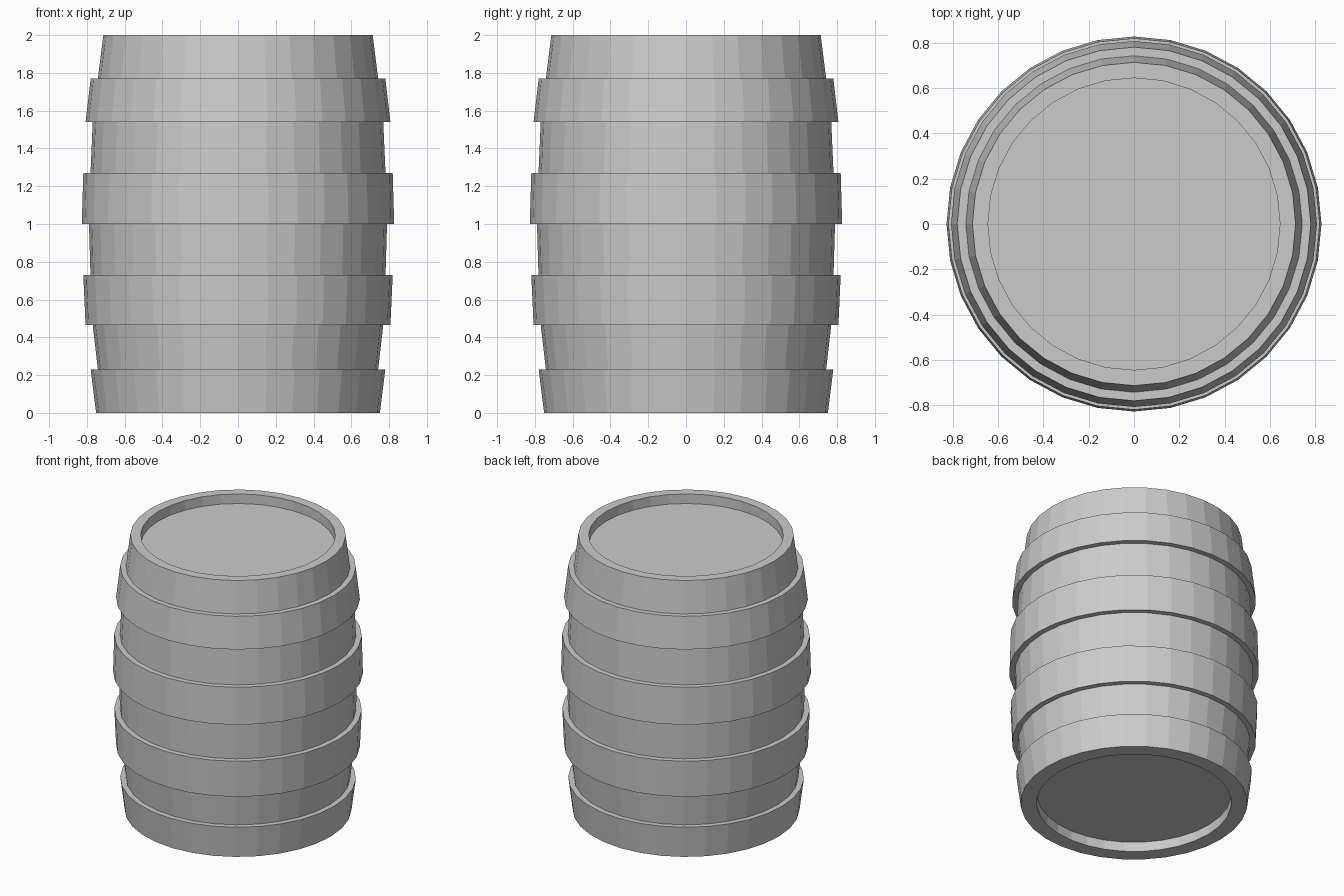
import bpy, bmesh
from math import sin, cos, pi

if "Cube" in bpy.data.objects:
    bpy.data.objects.remove(bpy.data.objects["Cube"])

SIDES = 32
HOOP = 0.038          # how far the hoops stand proud of the staves
INNER = 0.644         # radius of the recessed lids
DEPTH = 0.07          # lid recess depth

# Stave rings from bottom to top: (height, radius)
levels = [(0, 0.713), (0.23, 0.742), (0.465, 0.769), (0.73, 0.781), (1.0, 0.789),
          (1.27, 0.781), (1.54, 0.769), (1.77, 0.742), (2.0, 0.713)]

# Profile: every other band is a raised hoop, starting at the bottom
profile = [(INNER, DEPTH), (INNER, 0)]
for i, (low, high) in enumerate(zip(levels, levels[1:])):
    offset = HOOP if i % 2 == 0 else 0
    profile += [(r + offset, z) for z, r in (low, high)]
    if i < len(levels) - 2:
        continue
profile += [(INNER, 2.0), (INNER, 2.0 - DEPTH)]


def lathe(name, points):
    """Spin a (radius, height) profile around z and cap both ends."""
    bm = bmesh.new()
    rings = [[bm.verts.new((r * cos(2 * pi * k / SIDES), r * sin(2 * pi * k / SIDES), z))
              for k in range(SIDES)] for r, z in points]
    for a, b in zip(rings, rings[1:]):
        for k in range(SIDES):
            n = (k + 1) % SIDES
            bm.faces.new((a[k], a[n], b[n], b[k]))
    # Bottom and top lids
    bm.faces.new(rings[0][::-1])
    bm.faces.new(rings[-1])
    bmesh.ops.recalc_face_normals(bm, faces=bm.faces)
    mesh = bpy.data.meshes.new(name)
    bm.to_mesh(mesh)
    bm.free()
    obj = bpy.data.objects.new(name, mesh)
    bpy.context.collection.objects.link(obj)
    return obj


# Barrel with hoops and recessed lids
lathe("barrel", profile)
